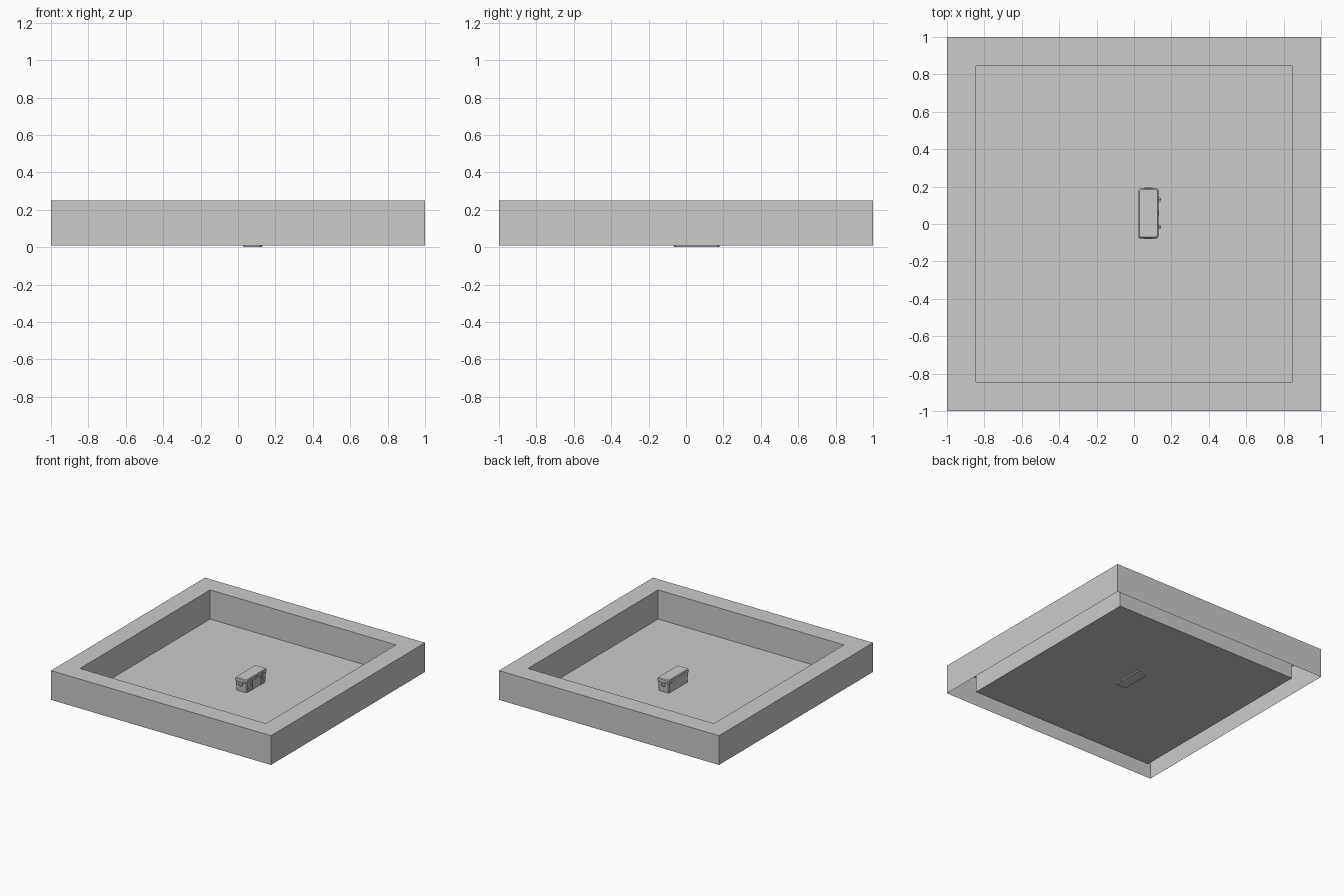
import bpy, bmesh
from mathutils import Vector

if "Cube" in bpy.data.objects:
    bpy.data.objects.remove(bpy.data.objects["Cube"])

CX, CY = 0.077, 0.057  # centre of the cool box


def finish(name, bm):
    bmesh.ops.recalc_face_normals(bm, faces=bm.faces)
    me = bpy.data.meshes.new(name)
    bm.to_mesh(me)
    bm.free()
    ob = bpy.data.objects.new(name, me)
    bpy.context.collection.objects.link(ob)
    return ob


def loft(name, sections, cap_start=True, cap_end=True):
    """Skin a list of equal-length point loops."""
    bm = bmesh.new()
    rings = [[bm.verts.new(p) for p in s] for s in sections]
    n = len(rings[0])
    for a, b in zip(rings, rings[1:]):
        for i in range(n):
            bm.faces.new((a[i], a[(i + 1) % n], b[(i + 1) % n], b[i]))
    if cap_start:
        bm.faces.new(rings[0][::-1])
    if cap_end:
        bm.faces.new(rings[-1])
    return finish(name, bm)


def square(r, z):
    return [(-r, -r, z), (r, -r, z), (r, r, z), (-r, r, z)]


def octagon(hx, hy, c, z):
    """Rectangle with cut corners around the cool box centre."""
    pts = [(hx - c, -hy), (hx, c - hy), (hx, hy - c), (hx - c, hy),
           (c - hx, hy), (-hx, hy - c), (-hx, c - hy), (c - hx, -hy)]
    return [(CX + x, CY + y, z) for x, y in pts]


def box(name, centre, size):
    bm = bmesh.new()
    bmesh.ops.create_cube(bm, size=1)
    bmesh.ops.scale(bm, vec=Vector(size), verts=bm.verts)
    bmesh.ops.translate(bm, vec=Vector(centre), verts=bm.verts)
    return finish(name, bm)


def rope(name, points, radius):
    cu = bpy.data.curves.new(name, 'CURVE')
    cu.dimensions = '3D'
    cu.bevel_depth = radius
    cu.bevel_resolution = 1
    cu.use_fill_caps = True
    sp = cu.splines.new('POLY')
    sp.points.add(len(points) - 1)
    for p, co in zip(sp.points, points):
        p.co = (*co, 1)
    ob = bpy.data.objects.new(name, cu)
    bpy.context.collection.objects.link(ob)


# Tray: hollow rim open underneath, with a sunken floor
loft("tray", [square(1, 0.01), square(1, 0.25), square(0.845, 0.25), square(0.845, 0.01)],
     cap_start=False)

# Tapered body and overhanging lid
loft("box_body", [octagon(0.048, 0.122, 0.008, 0), octagon(0.052, 0.129, 0.008, 0.088)])
loft("box_lid", [octagon(0.052, 0.131, 0.008, 0.09), octagon(0.054, 0.134, 0.008, 0.094),
                 octagon(0.053, 0.133, 0.008, 0.112), octagon(0.048, 0.127, 0.008, 0.118)])
loft("lid_seal", [octagon(0.050, 0.127, 0.008, 0.086), octagon(0.050, 0.127, 0.008, 0.092)],)

# T-shaped latches on the long side
for i, s in enumerate((-1, 1)):
    y = CY + s * 0.073
    box(f"latch_strap_{i}", (0.132, y, 0.085), (0.008, 0.009, 0.045))
    box(f"latch_grip_{i}", (0.136, y, 0.064), (0.012, 0.022, 0.007))
    box(f"latch_pivot_{i}", (0.136, y, 0.098), (0.018, 0.006, 0.006))
    for k in (-1, 1):
        box(f"latch_guard_{i}_{k}", (0.128, y + k * 0.017, 0.045), (0.006, 0.005, 0.08))

# Lock plate in the middle of the long side
box("lock_plate", (0.130, CY, 0.094), (0.008, 0.028, 0.018))

# Rope handles and end tabs
for i, s in enumerate((-1, 1)):
    ye = CY + s * 0.131
    box(f"end_tab_{i}", (CX, ye, 0.090), (0.044, 0.012, 0.012))
    rope(f"rope_handle_{i}", [(CX - 0.018, ye, 0.09), (CX - 0.016, ye + s * 0.003, 0.062),
                              (CX + 0.016, ye + s * 0.003, 0.062), (CX + 0.018, ye, 0.09)], 0.0025)
    rope(f"handle_grip_{i}", [(CX - 0.013, ye + s * 0.003, 0.062),
                              (CX + 0.013, ye + s * 0.003, 0.062)], 0.0045)

# Hinge along the other long side
box("hinge", (CX - 0.0515, CY, 0.089), (0.005, 0.2, 0.008))
